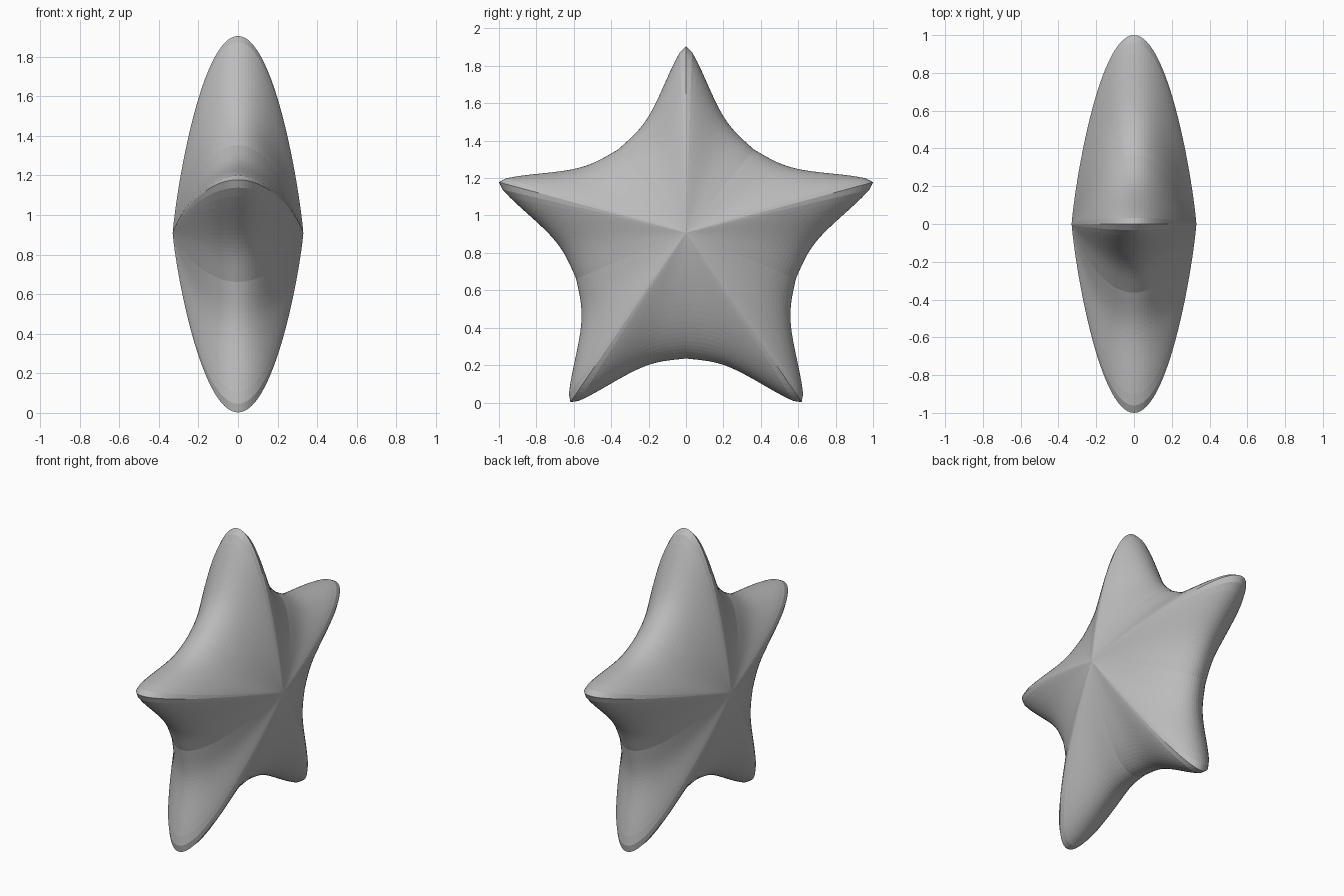
import bpy, bmesh
from math import sin, cos, pi, tanh, hypot

cube = bpy.data.objects.get("Cube")
if cube:
    bpy.data.objects.remove(cube, do_unlink=True)

TIP, VALLEY = 1.0515, 0.608       # outline radii at arm tips and between arms
CENTRE_Z, APEX_Z = 0.853, 0.908   # outline centre and height of the side peaks
HALF_DEPTH = 0.33
SEGMENTS, RINGS = 200, 60


def outline(angle):
    """Point (y, z) on the five-armed outline, angle measured from straight up."""
    arm = 2 * pi / 5
    off = abs((angle + arm / 2) % arm - arm / 2)
    fall = tanh(3.5 * (hypot(off, 0.025) - 0.025))
    r = TIP * (VALLEY / TIP) ** fall
    return r * sin(angle), CENTRE_Z + r * cos(angle)


# Grey skin
grey = bpy.data.materials.new("grey")
grey.use_nodes = True
colour = (0.5, 0.5, 0.5, 1)
grey.diffuse_color = colour
grey.node_tree.nodes["Principled BSDF"].inputs["Base Color"].default_value = colour

# Puffed star: the outline shrinks in rings towards a peak on each side
bm = bmesh.new()
rim = [outline(2 * pi * i / SEGMENTS) for i in range(SEGMENTS)]
rings = []
for k in range(1, RINGS):
    u = pi * k / RINGS
    t = sin(u) ** (1 / 0.6)
    rings.append([bm.verts.new((HALF_DEPTH * cos(u), t * y, APEX_Z + t * (z - APEX_Z)))
                  for y, z in rim])
for a, b in zip(rings, rings[1:]):
    for i in range(SEGMENTS):
        j = (i + 1) % SEGMENTS
        bm.faces.new((a[i], a[j], b[j], b[i]))
for ring, x in ((rings[0], HALF_DEPTH), (rings[-1], -HALF_DEPTH)):
    peak = bm.verts.new((x, 0, APEX_Z))
    for i in range(SEGMENTS):
        bm.faces.new((ring[i], ring[(i + 1) % SEGMENTS], peak))
bmesh.ops.recalc_face_normals(bm, faces=bm.faces)

mesh = bpy.data.meshes.new("star_body")
bm.to_mesh(mesh)
bm.free()
mesh.materials.append(grey)
star = bpy.data.objects.new("star_body", mesh)
bpy.context.collection.objects.link(star)
